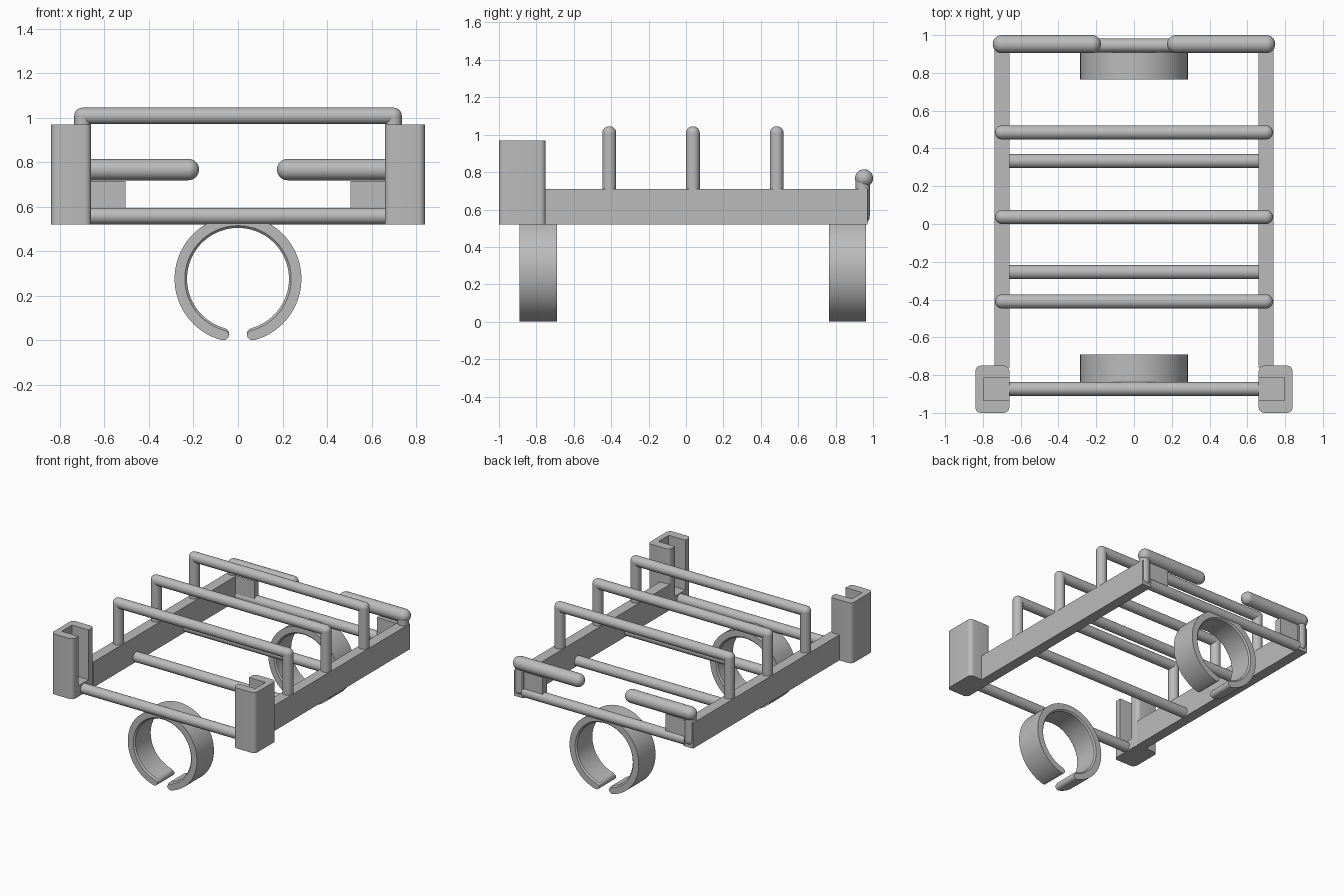
import bpy, bmesh, math
from mathutils import Vector, Matrix

cube = bpy.data.objects.get("Cube")
if cube:
    bpy.data.objects.remove(cube, do_unlink=True)

grey = bpy.data.materials.new("plain grey")
grey.use_nodes = True
color = (0.5, 0.5, 0.5, 1)
grey.diffuse_color = color
grey.node_tree.nodes["Principled BSDF"].inputs["Base Color"].default_value = color


def finish(name, bm):
    """Turn a bmesh into a grey object with sharp-edged smooth shading."""
    bmesh.ops.recalc_face_normals(bm, faces=bm.faces)
    mesh = bpy.data.meshes.new(name)
    bm.to_mesh(mesh)
    bm.free()
    mesh.materials.append(grey)
    obj = bpy.data.objects.new(name, mesh)
    bpy.context.collection.objects.link(obj)
    bpy.ops.object.select_all(action="DESELECT")
    obj.select_set(True)
    bpy.context.view_layer.objects.active = obj
    bpy.ops.object.shade_smooth_by_angle(angle=math.radians(35))
    return obj


def rod(name, points, r, rounded=True):
    """Round bar along straight segments, with ball joints and ends."""
    bm = bmesh.new()
    pts = [Vector(p) for p in points]
    for a, b in zip(pts, pts[1:]):
        turn = (b - a).to_track_quat("Z", "Y").to_matrix().to_4x4()
        bmesh.ops.create_cone(bm, cap_ends=True, segments=32, radius1=r, radius2=r,
                              depth=(b - a).length,
                              matrix=Matrix.Translation((a + b) / 2) @ turn)
    for p in pts if rounded else pts[1:-1]:
        bmesh.ops.create_uvsphere(bm, u_segments=32, v_segments=16, radius=r,
                                  matrix=Matrix.Translation(p))
    return finish(name, bm)


def box(name, lo, hi):
    bm = bmesh.new()
    lo, hi = Vector(lo), Vector(hi)
    bmesh.ops.create_cube(bm, size=1, matrix=Matrix.Translation((lo + hi) / 2)
                          @ Matrix.Diagonal((*(hi - lo), 1)))
    return finish(name, bm)


def post(name, side):
    """Upright C-shaped socket, open at the top and towards the middle."""
    x0, x1, y0, y1, z0, z1 = 0.66, 0.84, -1.0, -0.75, 0.52, 0.97
    sx, sy0, sy1, floor = 0.797, -0.935, -0.815, 0.6
    r = 0.03
    outer = []
    for cx, cy, start in ((x1 - r, y0 + r, -90), (x1 - r, y1 - r, 0),
                          (x0 + r, y1 - r, 90), (x0 + r, y0 + r, 180)):
        for i in range(7):
            a = math.radians(start + 15 * i)
            outer.append((cx + r * math.cos(a), cy + r * math.sin(a)))
    half = 21
    channel = outer[:half] + [(x0, sy1), (sx, sy1), (sx, sy0), (x0, sy0)] + outer[half:]
    bm = bmesh.new()
    for outline, bottom, top in ((outer, z0, floor), (channel, floor, z1)):
        lower = [bm.verts.new((side * x, y, bottom)) for x, y in outline]
        upper = [bm.verts.new((side * x, y, top)) for x, y in outline]
        if outline is outer:
            bm.faces.new(lower)
        bm.faces.new(upper)
        for i in range(len(outline)):
            j = (i + 1) % len(outline)
            bm.faces.new((lower[i], lower[j], upper[j], upper[i]))
    bmesh.ops.remove_doubles(bm, verts=bm.verts, dist=0.0001)
    return finish(name, bm)


def ring(name, y0, y1):
    """Split clip ring with rounded tips and a bevelled inner rim."""
    mid, h, cz, tip, cap, rim = 0.257, 0.028, 0.276, 0.157, 0.11, 0.01
    steps = [cap * (1 - math.cos(math.pi / 2 * i / 8)) for i in range(9)]
    arc = 2 * (math.pi - tip)
    body = [cap + (arc - 2 * cap) * i / 80 for i in range(1, 80)]
    distances = steps + body + [arc - s for s in reversed(steps)]
    bm = bmesh.new()
    sections = []
    for s in distances:
        t = min(s, arc - s) / cap
        w = h * math.sqrt(max(0, 1 - (1 - t) ** 2)) if t < 1 else h
        w = max(w, 0.0005)
        a = tip + s
        c = min(rim, w * 0.4)
        profile = ((mid + w, y0), (mid + w, y1), (mid - w + c, y1),
                   (mid - w, y1 - rim), (mid - w, y0 + rim), (mid - w + c, y0))
        sections.append([bm.verts.new((q * math.sin(a), y, cz - q * math.cos(a)))
                         for q, y in profile])
    for a, b in zip(sections, sections[1:]):
        for i in range(6):
            j = (i + 1) % 6
            bm.faces.new((a[i], a[j], b[j], b[i]))
    bm.faces.new(sections[0])
    bm.faces.new(sections[-1])
    return finish(name, bm)


# Side frame, sockets and rear hooks, mirrored left and right
for label, s in (("left", 1), ("right", -1)):
    xs = sorted((s * 0.66, s * 0.738))
    box(f"{label}_rail", (xs[0], -0.76, 0.52), (xs[1], 0.97, 0.71))
    post(f"{label}_front_post", s)
    xs = sorted((s * 0.505, s * 0.665))
    box(f"{label}_rear_tab", (xs[0], 0.915, 0.56), (xs[1], 0.965, 0.715))
    rod(f"{label}_hook_stem", [(s * 0.7, 0.945, 0.57), (s * 0.7, 0.945, 0.765)], 0.038)
    rod(f"{label}_hook_arm", [(s * 0.7, 0.952, 0.767), (s * 0.223, 0.952, 0.767)], 0.048)

# Lower cross bars
for i, y in enumerate((-0.873, -0.255, 0.333, 0.945)):
    rod(f"cross_bar_{i + 1}", [(-0.67, y, 0.558), (0.67, y, 0.558)], 0.037, False)

# Raised hoops standing on the rails
for i, y in enumerate((-0.41, 0.037, 0.485)):
    rod(f"hoop_{i + 1}", [(-0.699, y, 0.7), (-0.699, y, 1.008),
                          (0.699, y, 1.008), (0.699, y, 0.7)], 0.037, False)

# Clip rings below the end bars
ring("front_clip_ring", -0.89, -0.69)
ring("rear_clip_ring", 0.765, 0.963)
